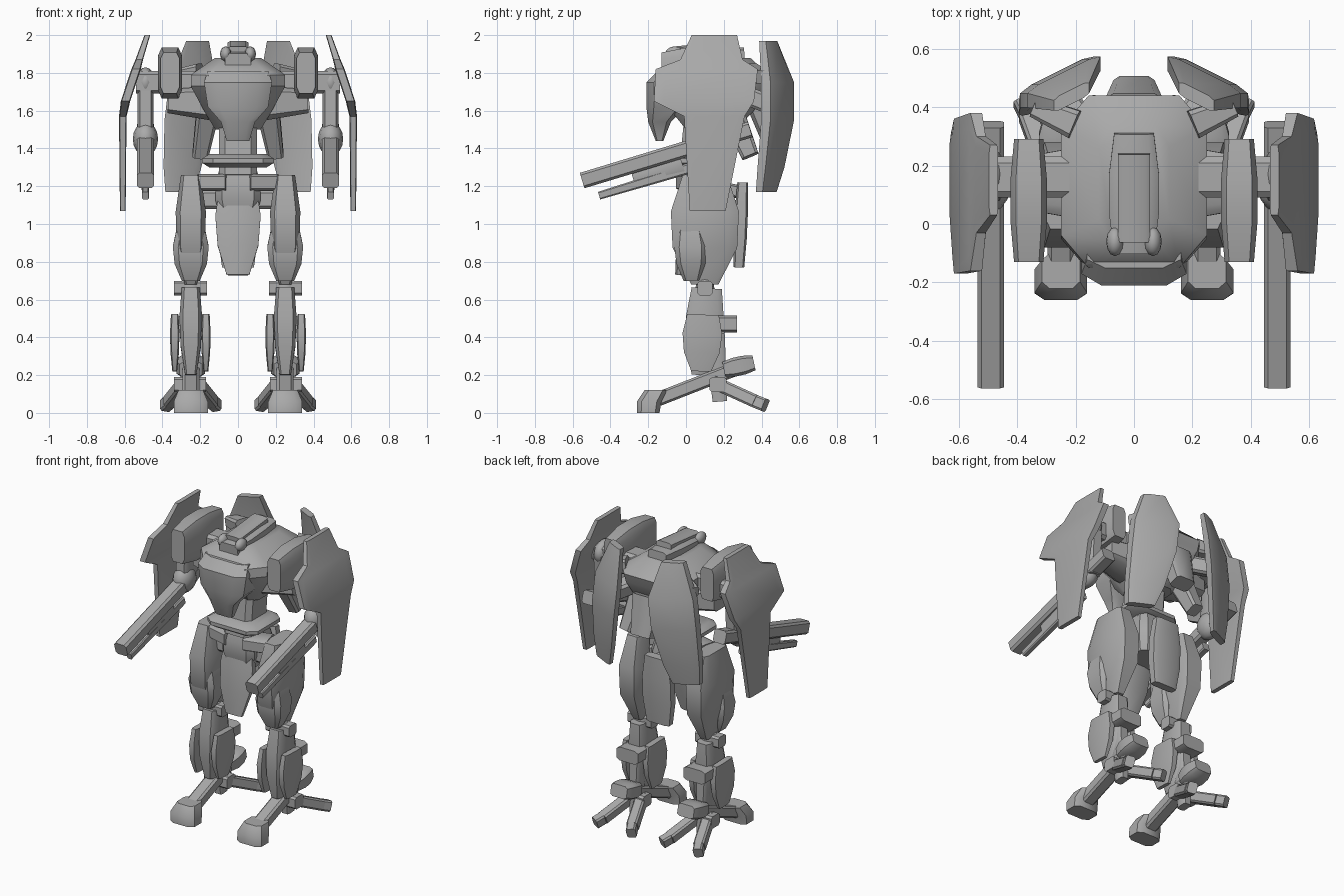
import bpy, bmesh
from math import radians
from mathutils import Vector, Matrix

cube = bpy.data.objects.get("Cube")
if cube:
    bpy.data.objects.remove(cube)

grey = bpy.data.materials.new("plain_grey")
grey.use_nodes = True
grey.diffuse_color = (.4, .4, .4, 1)
grey.node_tree.nodes["Principled BSDF"].inputs["Base Color"].default_value = grey.diffuse_color

# Shared landmarks
LEG_X = .25
GUN_X = .49
SHOULDER_X = .36
KNEE_Z = .66
SHOULDER_Z = 1.75

# Thickness rules from the start of a part to its end
STRAIGHT = (1, 1)
TAPER = (1, .7)
PILLOW = (.8, 1, 1, .8)
BARREL = (.5, .9, 1, .8)
TEARDROP = (.4, .95, 1, .65)


def finish(name, bm, mirror, angle=38):
    """Turn a bmesh into a named, shaded object, mirrored across x if paired."""
    bmesh.ops.recalc_face_normals(bm, faces=bm.faces)
    mesh = bpy.data.meshes.new(name)
    bm.to_mesh(mesh)
    bm.free()
    mesh.materials.append(grey)
    obj = bpy.data.objects.new(name, mesh)
    bpy.context.collection.objects.link(obj)
    if mirror:
        obj.modifiers.new("mirror", 'MIRROR')
    bpy.ops.object.select_all(action='DESELECT')
    obj.select_set(True)
    bpy.context.view_layer.objects.active = obj
    bpy.ops.object.shade_smooth_by_angle(angle=radians(angle))


def skin(rings):
    """Bridge a list of equal rings and cap both ends."""
    bm = bmesh.new()
    loops = [[bm.verts.new(point) for point in ring] for ring in rings]
    for low, high in zip(loops, loops[1:]):
        for i in range(len(low)):
            bm.faces.new((low[i - 1], low[i], high[i], high[i - 1]))
    bm.faces.new(loops[0])
    bm.faces.new(loops[-1])
    return bm


def octagon(w, d, chamfer):
    """Rectangle of half sizes w and d with its corners cut."""
    a, b = w * (1 - chamfer), d * (1 - chamfer)
    return [(a, -d), (w, -b), (w, b), (a, d), (-a, d), (-w, b), (-w, -b), (-a, -d)]


def tower(name, rows, centre=lambda z: 0, mirror=False, chamfer=.38, shear=0, angle=38):
    """Stack level sections given as (z, half width, front y, back y)."""
    rings = []
    for z, w, front, back in rows:
        middle, half = (front + back) / 2, (back - front) / 2
        rings.append([(centre(z) + x, middle + y - shear * x, z)
                      for x, y in octagon(w, half, chamfer)])
    finish(name, skin(rings), mirror, angle)


def limb(name, start, end, width, depth, rule=STRAIGHT, mirror=True, chamfer=.3):
    """Chamfered bar from start to end whose thickness follows a rule."""
    start, end = Vector(start), Vector(end)
    along = (end - start).normalized()
    side = Vector((0, 1, 0)) if abs(along.x) > .9 else Vector((1, 0, 0))
    side = (side - along * side.dot(along)).normalized()
    up = along.cross(side)
    rings = []
    for i, scale in enumerate(rule):
        centre = start.lerp(end, i / (len(rule) - 1))
        outline = octagon(width * scale / 2, depth * scale / 2, chamfer)
        rings.append([centre + side * x + up * y for x, y in outline])
    finish(name, skin(rings), mirror)


def ball(name, centre, radii):
    bm = bmesh.new()
    place = Matrix.Translation(centre) @ Matrix.Diagonal((*radii, 1))
    bmesh.ops.create_uvsphere(bm, u_segments=12, v_segments=8, radius=1, matrix=place)
    finish(name, bm, mirror=True, angle=60)


# Torso, chest prow and waist
tower("torso", [(1.5, .12, 0, .26), (1.6, .18, -.08, .36), (1.73, .25, -.16, .42),
                (1.79, .25, -.15, .44), (1.88, .12, -.06, .34)])
tower("chest_prow", [(1.44, .06, -.16, -.12), (1.54, .09, -.2, -.08), (1.62, .16, -.21, 0),
                     (1.75, .18, -.21, 0), (1.81, .16, -.15, 0)])
limb("waist", (0, .07, 1.25), (0, .1, 1.55), .2, .22, mirror=False)
limb("waist_ring", (0, .06, 1.3), (0, .06, 1.37), .38, .33, PILLOW, mirror=False)
limb("pelvis", (0, .1, 1.04), (0, .1, 1.3), .24, .27, PILLOW, mirror=False)
limb("side_body", (.15, .14, 1.64), (.37, .14, 1.65), .26, .18, TAPER)

# Head
limb("head", (0, -.1, 1.86), (0, .31, 1.89), .17, .11, PILLOW, mirror=False)
limb("head_crest", (0, -.06, 1.91), (0, .24, 1.94), .11, .06, mirror=False)
ball("cheek", (.065, -.06, 1.9), (.03, .05, .04))

# Backpack and the struts holding the wings
limb("backpack", (0, .38, 1.66), (0, .46, 1.42), .2, .14, TAPER, mirror=False)
limb("back_thruster", (.16, .24, 1.6), (.2, .34, 1.36), .12, .13, TAPER)
limb("wing_strut", (.16, .32, 1.68), (.29, .47, 1.62), .1, .1)
limb("upper_wing_strut", (.2, .34, 1.8), (.34, .4, 1.78), .1, .1, TAPER)

# Back wings, slanted around the body
tower("back_wing", [(1.17, .075, .4, .45), (1.3, .1, .42, .48), (1.55, .125, .45, .52),
                    (1.75, .125, .45, .52), (1.97, .06, .41, .46)],
      centre=lambda z: .45 - .12 * z, mirror=True, shear=.5, chamfer=.3)

# Shoulders, with shields that lean inward near the top
limb("shoulder_block", (SHOULDER_X, -.13, 1.8), (SHOULDER_X, .29, 1.8), .125, .27, PILLOW)
limb("shoulder_axle", (.2, .16, SHOULDER_Z), (.54, .16, SHOULDER_Z), .14, .12)
ball("shoulder_joint", (GUN_X, .17, SHOULDER_Z), (.05, .09, .08))
tower("shoulder_shield", [(1.07, .015, .02, .21), (1.57, .02, -.01, .31), (1.65, .025, -.17, .36),
                          (1.82, .025, -.16, .38), (1.87, .02, -.03, .3), (2, .015, .03, .27)],
      centre=lambda z: min(.61, 1.14 - .33 * z), mirror=True, chamfer=.2, angle=32)

# Arms and guns
limb("upper_arm", (GUN_X, .17, SHOULDER_Z), (GUN_X, .15, 1.42), .085, .15)
ball("elbow", (GUN_X, .13, 1.45), (.067, .09, .09))
limb("gun_barrel", (GUN_X, -.55, 1.23), (GUN_X, .34, 1.5), .09, .085)
limb("gun_under_barrel", (GUN_X, .1, 1.32), (GUN_X, -.46, 1.15), .05, .06, TAPER)
limb("gun_bridge", (GUN_X, -.02, 1.32), (GUN_X, -.28, 1.24), .05, .11, TAPER)

# Hips and skirts
limb("hip_axle", (0, .08, 1.13), (LEG_X, .08, 1.13), .1, .1)
limb("hip_bar", (.05, .02, 1.22), (.2, .06, 1.22), .15, .09)
limb("front_skirt", (0, -.04, .73), (0, .02, 1.2), .24, .07, BARREL, mirror=False, chamfer=.5)
limb("skirt_mount", (0, .01, 1.1), (0, .03, 1.32), .1, .06, mirror=False)
limb("rear_skirt", (0, .28, .77), (0, .3, 1.22), .21, .07, PILLOW, mirror=False)
limb("skirt_hinge", (0, .14, 1.2), (0, .28, 1.17), .1, .07, mirror=False)

# Legs
limb("thigh", (LEG_X, .1, .68), (LEG_X, .1, 1.26), .16, .36, TEARDROP)
limb("knee_guard", (LEG_X, .03, .7), (LEG_X, .02, .97), .19, .17, BARREL)
limb("knee_axle", (.165, .1, KNEE_Z), (.34, .1, KNEE_Z), .08, .076)
ball("knee_joint", (LEG_X, .1, KNEE_Z), (.06, .05, .06))
limb("shin", (LEG_X, .08, .2), (LEG_X, .11, KNEE_Z), .12, .2, BARREL)
for side, x in (("inner", .17), ("outer", .335)):
    limb(side + "_shin_plate", (x, .08, .22), (x, .09, .52), .05, .21, BARREL)
limb("calf_block", (LEG_X, .12, .47), (LEG_X, .27, .47), .16, .09)
limb("lower_shin", (LEG_X, .15, .42), (LEG_X, .18, .06), .08, .11, TAPER)

# Feet: front toe, raised heel and two splayed rear toes
limb("foot_beam", (LEG_X, -.18, .06), (LEG_X, .28, .24), .09, .075)
tower("front_toe", [(0, .09, -.26, -.14), (.06, .09, -.26, -.13), (.12, .065, -.22, -.1)],
      centre=lambda z: LEG_X, mirror=True)
limb("heel_pad", (LEG_X, .2, .23), (LEG_X, .36, .265), .15, .1, PILLOW)
limb("ankle_axle", (.17, .17, .15), (.34, .17, .15), .09, .08)
for side, out in (("inner", -1), ("outer", 1)):
    knuckle = Vector((LEG_X + out * .11, .37, .06))
    tip = knuckle + Vector((out * .025, .05, -.02))
    limb(side + "_rear_toe", (LEG_X + out * .03, .15, .16), knuckle, .07, .07)
    limb(side + "_rear_claw", knuckle, tip, .06, .07)
